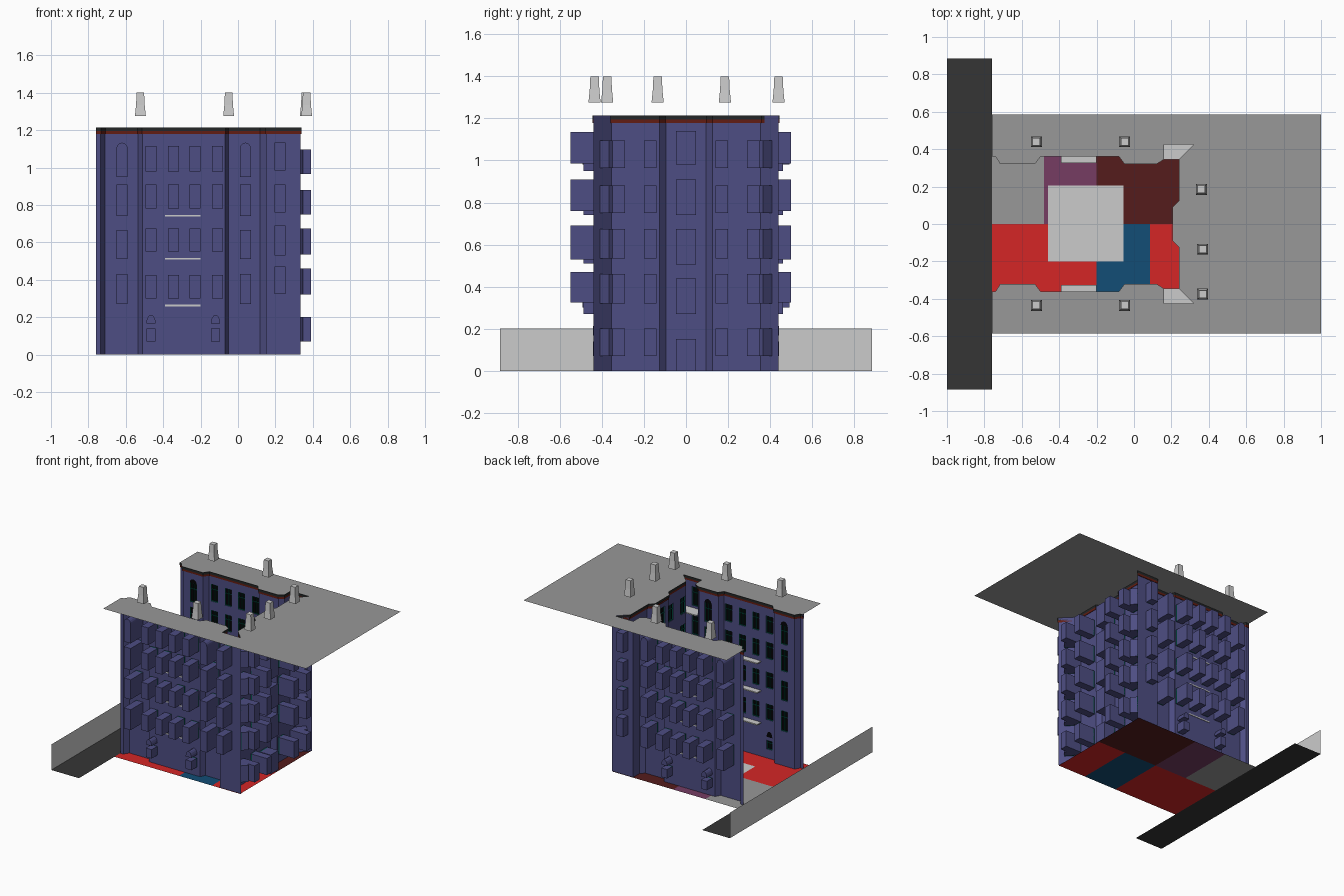
import bpy, math
from mathutils import Vector

if "Cube" in bpy.data.objects:
    bpy.data.objects.remove(bpy.data.objects["Cube"])

PARTS = {}

def face(part, pts):
    vs, fs = PARTS.setdefault(part, ([], []))
    fs.append(tuple(range(len(vs), len(vs) + len(pts))))
    vs.extend(tuple(p) for p in pts)

def hexa(part, p):
    # p: four bottom corners then four top corners
    for q in ((3, 2, 1, 0), (4, 5, 6, 7), (0, 1, 5, 4), (1, 2, 6, 5), (2, 3, 7, 6), (3, 0, 4, 7)):
        face(part, [p[i] for i in q])

def prism(part, poly, z0, z1):
    n = len(poly)
    face(part, [(x, y, z0) for x, y in reversed(poly)])
    face(part, [(x, y, z1) for x, y in poly])
    for i in range(n):
        a, b = poly[i], poly[(i + 1) % n]
        face(part, [(*a, z0), (*b, z0), (*b, z1), (*a, z1)])

def rect(x0, x1, y0, y1):
    return [(x0, y0), (x1, y0), (x1, y1), (x0, y1)]

def flat(part, x0, x1, y0, y1, z):
    face(part, [(x, y, z) for x, y in rect(x0, x1, y0, y1)])

# plan of the courtyard walls and of the roof edge (front half, then mirrored)
wall = [(-.76, -.372), (-.735, -.372), (-.71, -.332), (-.535, -.332), (-.51, -.372),
        (-.07, -.372), (-.05, -.332), (.118, -.332), (.15, -.36), (.15, -.44),
        (.335, -.44), (.25, -.355), (.25, -.125), (.217, -.095)]
edge = [(-.76, -.36), (-.74, -.36), (-.715, -.32), (-.53, -.32), (-.5, -.36),
        (-.08, -.36), (-.05, -.32), (.12, -.32), (.16, -.345), (.16, -.425),
        (.32, -.425), (.24, -.345), (.24, -.125), (.205, -.09)]
mirror = lambda path: path + [(x, -y) for x, y in reversed(path)]
wall, edge = mirror(wall), mirror(edge)
TOP = 1.215

# windows by wall section: (centre, width, bottom, top, recess depth, arched)
ROWS_BAY = ((.95, 1.10), (.74, .91), (.51, .665), (.27, .43))
ROWS_MID = ((.98, 1.115), (.78, .91), (.55, .675), (.30, .425))
ROWS_END = ((.985, 1.135), (.76, .91), (.53, .69), (.325, .47))
ROWS_SIDE = ((.965, 1.095), (.75, .88), (.535, .675), (.32, .46), (.07, .20))
ROWS_CEN = ((.98, 1.14), (.74, .91), (.505, .675), (.27, .44), (0, .15))
WINS = {
    2: [(-.62, .06, a, b, .13, a > .9) for a, b in ROWS_BAY],
    6: [(.04, .06, a, b, .13, a > .9) for a, b in ROWS_BAY],
    4: [(c, .06, a, b, .12, False) for c in (-.465, -.345, -.23, -.11) for a, b in ROWS_MID]
       + [(c, .05, .07, .14, .07, True) for c in (-.465, -.12)],
    9: [(.225, .06, a, b, .06, False) for a, b in ROWS_END],
    10: [(.385, .07, a, b, .06, False) for a, b in ROWS_SIDE],
    11: [(c, .06, a, b, .14, False) for c in (.17, .32) for a, b in ROWS_SIDE],
    13: [(0, .095, a, b, .1, False) for a, b in ROWS_CEN],
}

def facade(p0, p1, wins, axis):
    p0, p1 = Vector(p0), Vector(p1)
    length = (p1 - p0).length
    u = (p1 - p0) / length
    n = Vector((u.y, -u.x))

    def P(s, z, d=0.0):
        q = p0 + u * s + n * d
        return (q.x, q.y, z)

    def bar(part, s0, s1, z0, z1, d0, d1):
        hexa(part, [P(s0, z0, d1), P(s1, z0, d1), P(s1, z0, d0), P(s0, z0, d0),
                    P(s0, z1, d1), P(s1, z1, d1), P(s1, z1, d0), P(s0, z1, d0)])

    holes = []
    for c, w, z0, z1, d, arch in wins:
        s = abs((c - p0[axis]) / u[axis])
        holes.append((s - w / 2, s + w / 2, z0, z1, d, arch))
    ss = sorted({0, length, *[h[0] for h in holes], *[h[1] for h in holes]})
    zs = sorted({0, TOP, *[h[2] for h in holes], *[h[3] for h in holes]})
    # wall surface with window openings
    for a, b in zip(ss, ss[1:]):
        for e, f in zip(zs, zs[1:]):
            ms, mz = (a + b) / 2, (e + f) / 2
            if not any(h[0] < ms < h[1] and h[2] < mz < h[3] for h in holes):
                face("walls", [P(a, e), P(b, e), P(b, f), P(a, f)])
    for a, b, e, f, d, arch in holes:
        # recess box behind the opening
        ring = [(a, e), (b, e), (b, f), (a, f)]
        face("window_recesses", [P(s, z, d) for s, z in ring])
        for (s0, z0), (s1, z1) in zip(ring, ring[1:] + ring[:1]):
            face("window_recesses", [P(s0, z0), P(s1, z1), P(s1, z1, d), P(s0, z0, d)])
        # glass and frame
        face("window_glass", [P(s, z, .012) for s, z in reversed(ring)])
        t, m = .004, (a + b) / 2
        h = e + (f - e) * .68
        for s0, s1, z0, z1 in ((a, a + t, e, f), (b - t, b, e, f), (a, b, e, e + t),
                               (a, b, f - t, f), (m - t / 2, m + t / 2, e, f), (a, b, h, h + t)):
            bar("window_frames", s0, s1, z0, z1, .002, .010)
        # arched light above the window
        if arch:
            z0, rise = (f, .033) if f > .5 else (f + .027, .045)
            r = (b - a) / 2
            arc = [(m + r * math.cos(k * math.pi / 8), z0 + rise * math.sin(k * math.pi / 8))
                   for k in range(9)]
            face("window_recesses", [P(s, z, d) for s, z in arc])
            face("window_glass", [P(s, z, -.002) for s, z in reversed(arc)])
            for (s0, q0), (s1, q1) in zip(arc, arc[1:] + arc[:1]):
                face("window_recesses", [P(s0, q0), P(s1, q1), P(s1, q1, d), P(s0, q0, d)])

for i in range(27):
    k = min(i, 26 - i)
    wins = WINS.get(k, [])
    if i in (10, 11):
        wins = [(-w[0],) + w[1:] for w in wins]
    if i == 9:
        wins = [w[:4] + (.11, False) for w in wins]
    if i in (2, 6):
        wins = [w[:4] + (.155, w[5]) for w in wins]
    facade(wall[i], wall[i + 1], wins, 1 if k >= 10 or k == 8 else 0)

# cornice bands following the walls
def band(part, k, z0, z1):
    mix = lambda t: [(wx + (ex - wx) * t, wy + (ey - wy) * t)
                     for (wx, wy), (ex, ey) in zip(wall, edge)]
    outer, inner = mix(-.3), mix(k)
    for i in range(27):
        def ring(j):
            return [(*outer[j], z0), (*inner[j], z0), (*inner[j], z1), (*outer[j], z1)]
        A, B = ring(i), ring(i + 1)
        for q in range(4):
            r = (q + 1) % 4
            face(part, [A[q], A[r], B[r], B[q]])

band("cornice_lower", .5, 1.178, 1.195)
band("cornice_upper", .97, 1.195, TOP - .002)

# flat roof sheet cut out around the courtyard
face("roof", [(x, y, TOP) for x, y in
              [(-.76, -.585), (1, -.585), (1, .585), (-.76, .585)] + edge[::-1]])

# balconies in the middle of each long wall and in the corner niches
for s in (-1, 1):
    for z in (.747, .517, .267):
        prism("balconies", rect(-.39, -.2, *sorted((s * .376, s * .325))), z - .009, z)
    for z in (.97, .745, .515, .28):
        poly = [(.152, s * .345), (.24, s * .345), (.33, s * .437), (.152, s * .437)]
        prism("corner_balconies", poly if s > 0 else poly[::-1], z - .009, z)

# chimneys
for x, y in ((-.522, -.435), (-.522, .44), (-.05, -.435), (-.05, .44),
             (.36, .185), (.367, -.135), (.367, -.375)):
    sec = [[(x + a * r, y + b * r, z) for a, b in ((-1, -1), (1, -1), (1, 1), (-1, 1))]
           for r, z in ((.029, 1.275), (.023, 1.335), (.02, 1.40))]
    hexa("chimneys", sec[0] + sec[1])
    hexa("chimneys", sec[1] + sec[2])

# ground patches, paved square, street strip and low street wall
flat("ground_red", -.76, -.2, -.445, 0, 0)
flat("ground_red", .085, .33, -.445, 0, 0)
flat("ground_blue", -.2, .085, -.445, 0, 0)
flat("ground_grey", -.76, -.48, 0, .445, 0)
flat("ground_purple", -.48, -.2, 0, .445, 0)
flat("ground_maroon", -.2, .33, 0, .445, 0)
flat("paved_square", -.46, -.055, -.2, .205, .004)
flat("street", -1, -.76, -.885, .885, 0)
face("street_wall", [(-1, -.885, 0), (-1, -.885, .2), (-1, .885, .2), (-1, .885, 0)])

# colours as seen on screen, turned into linear values
COLORS = {
    "walls": (70, 70, 116), "window_recesses": (70, 70, 116),
    "window_glass": (10, 10, 12), "window_frames": (10, 75, 65),
    "cornice_lower": (88, 30, 22), "cornice_upper": (36, 38, 38),
    "ground_red": (188, 38, 38), "ground_blue": (22, 70, 104),
    "ground_purple": (104, 56, 88), "ground_maroon": (76, 30, 30),
    "street": (50, 50, 50), "roof": (134, 134, 134), "ground_grey": (134, 134, 134),
}
for name, (vs, fs) in PARTS.items():
    me = bpy.data.meshes.new(name)
    me.from_pydata(vs, [], fs)
    me.update()
    ob = bpy.data.objects.new(name, me)
    bpy.context.collection.objects.link(ob)
    if name in COLORS:
        mat = bpy.data.materials.new(name + "_color")
        mat.diffuse_color = (*[(c / 255 / .89) ** 2.2 for c in COLORS[name]], 1)
        mat.use_nodes = True
        mat.node_tree.nodes["Principled BSDF"].inputs["Base Color"].default_value = mat.diffuse_color
        me.materials.append(mat)
